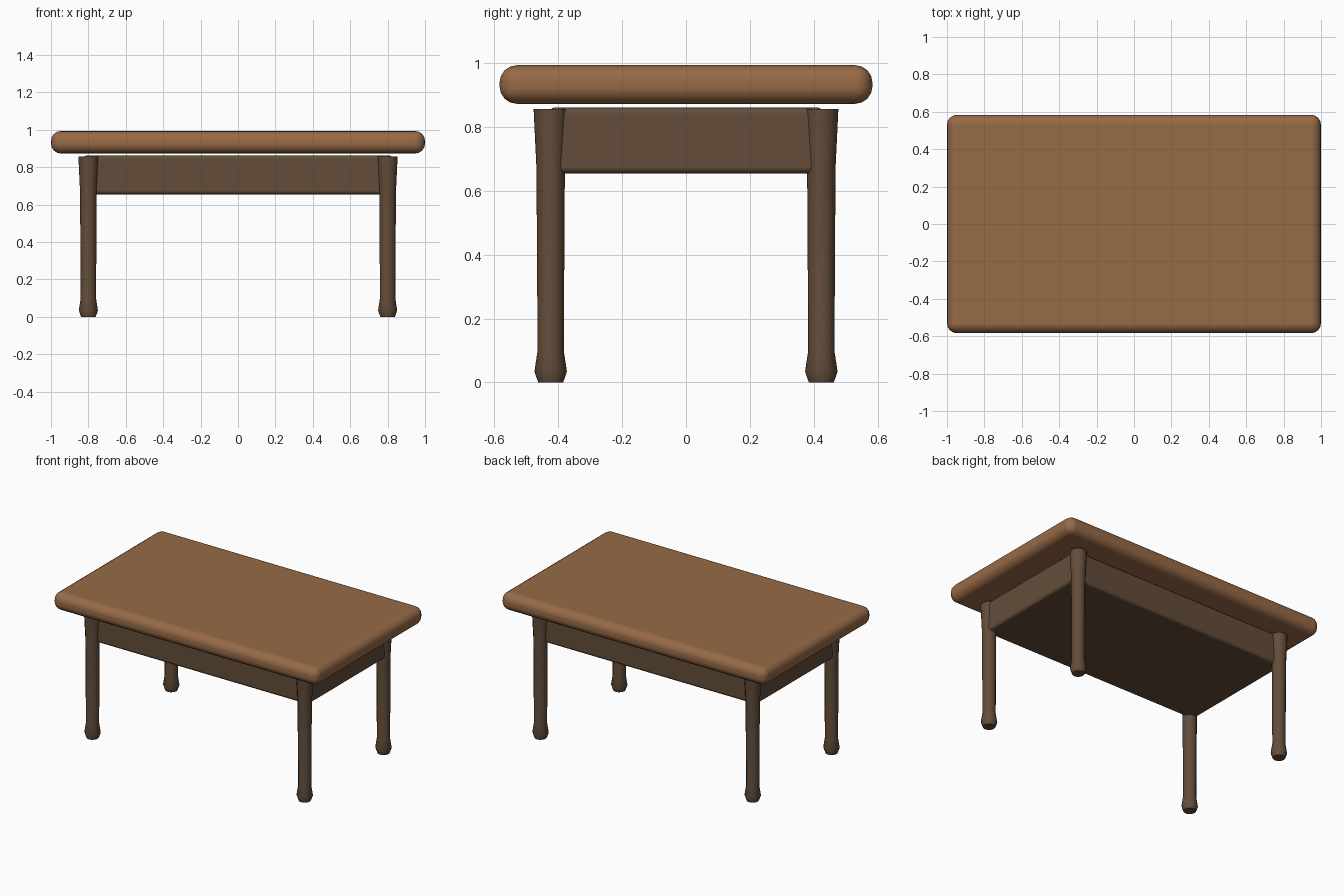
import bpy, bmesh, math

if "Cube" in bpy.data.objects:
    bpy.data.objects.remove(bpy.data.objects["Cube"])


def material(name, rgb):
    m = bpy.data.materials.new(name)
    m.diffuse_color = (*rgb, 1)
    m.use_nodes = True
    m.node_tree.nodes["Principled BSDF"].inputs["Base Color"].default_value = m.diffuse_color
    return m


top_wood = material("top_wood", (0.31, 0.145, 0.063))
dark_wood = material("dark_wood", (0.125, 0.073, 0.041))


def rounded_box(name, size, z0, z1, bevel, segments, mat):
    bpy.ops.mesh.primitive_cube_add(size=1, location=(0, 0, (z0 + z1) / 2))
    ob = bpy.context.object
    ob.name = name
    ob.scale = (size[0], size[1], z1 - z0)
    bpy.ops.object.transform_apply(location=False, rotation=False, scale=True)
    bpy.ops.object.shade_smooth()
    mod = ob.modifiers.new("round_edges", 'BEVEL')
    mod.width, mod.segments = bevel, segments
    mod.harden_normals = True
    ob.data.materials.append(mat)
    return ob


def turned_leg(name, x, y, profile, sides, mat):
    bm = bmesh.new()
    rings = []
    for r, z in profile:
        rings.append([bm.verts.new((r * math.cos(2 * math.pi * i / sides),
                                    r * math.sin(2 * math.pi * i / sides), z))
                      for i in range(sides)])
    for a, b in zip(rings, rings[1:]):
        for i in range(sides):
            j = (i + 1) % sides
            bm.faces.new((a[i], a[j], b[j], b[i]))
    bm.faces.new(rings[0][::-1])
    bm.faces.new(rings[-1])
    me = bpy.data.meshes.new(name)
    bm.to_mesh(me)
    bm.free()
    me.materials.append(mat)
    ob = bpy.data.objects.new(name, me)
    ob.location = (x, y, 0)
    bpy.context.collection.objects.link(ob)
    bpy.ops.object.select_all(action='DESELECT')
    ob.select_set(True)
    bpy.context.view_layer.objects.active = ob
    bpy.ops.object.shade_smooth_by_angle(angle=math.radians(40))


# Thick tabletop with rounded rim
rounded_box("tabletop", (2.0, 1.168), 0.873, 0.994, 0.054, 4, top_wood)

# Solid apron block, just clear of the top
rounded_box("apron", (1.66, 0.86), 0.655, 0.862, 0.02, 3, dark_wood)

# Four turned legs with bulbous feet
leg_profile = [(0.039, 0), (0.051, 0.034), (0.041, 0.10),
               (0.0445, 0.67), (0.0535, 0.857)]
for side, sx in (("left", -1), ("right", 1)):
    for end, sy in (("front", -1), ("back", 1)):
        turned_leg(f"{end}_{side}_leg", sx * 0.80, sy * 0.424,
                   leg_profile, 12, dark_wood)
